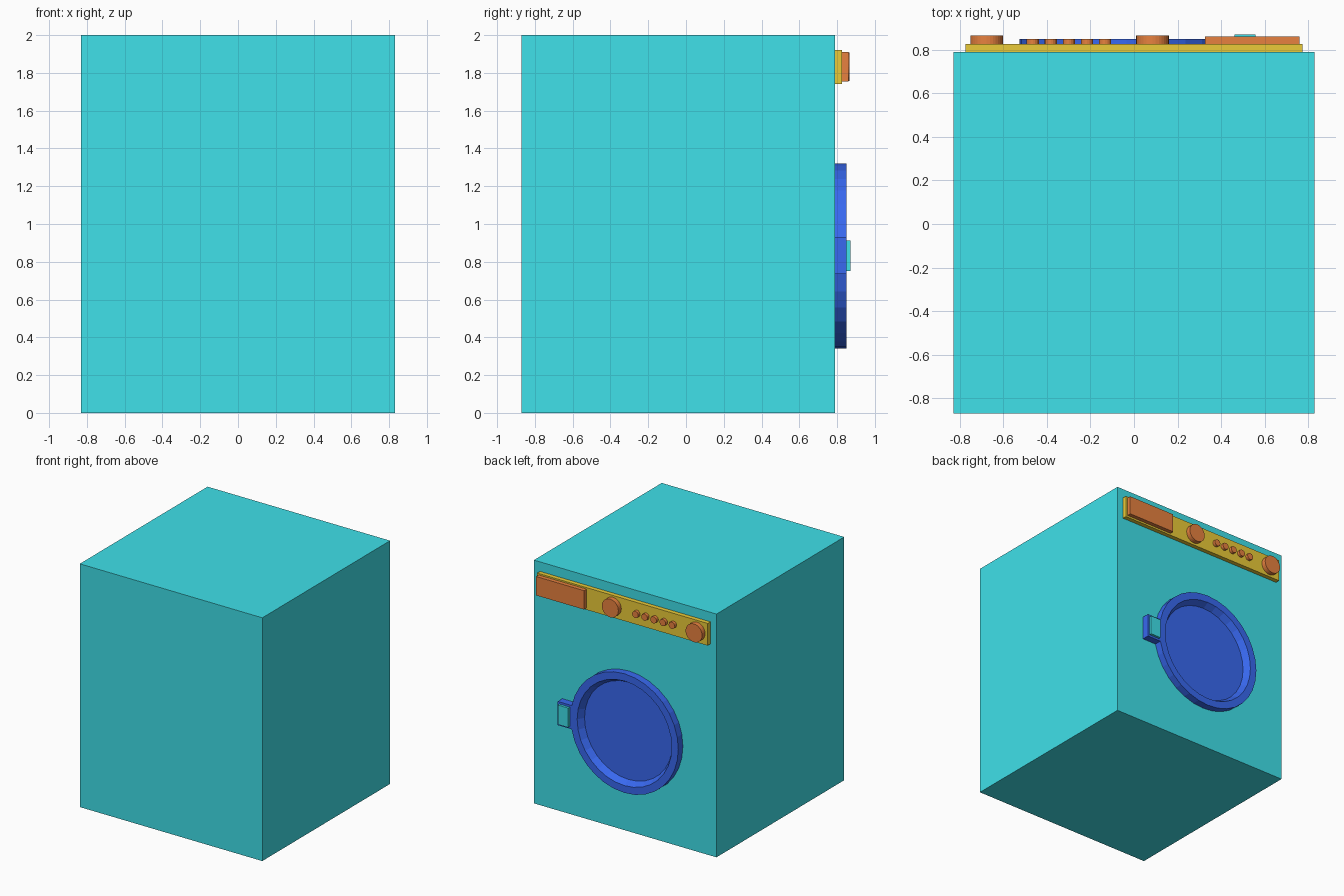
import bpy, bmesh, math

if "Cube" in bpy.data.objects:
    bpy.data.objects.remove(bpy.data.objects["Cube"])


def material(name, rgb):
    m = bpy.data.materials.new(name)
    m.diffuse_color = (*rgb, 1)
    m.use_nodes = True
    m.node_tree.nodes["Principled BSDF"].inputs["Base Color"].default_value = m.diffuse_color
    return m


TEAL = material("teal", (0.05, 0.75, 0.82))
GOLD = material("gold", (0.83, 0.60, 0.04))
RED = material("red", (0.80, 0.22, 0.05))
BLUE = material("blue", (0.04, 0.14, 0.87))


def finish(name, bm, mat):
    bmesh.ops.recalc_face_normals(bm, faces=bm.faces)
    me = bpy.data.meshes.new(name)
    bm.to_mesh(me)
    bm.free()
    me.materials.append(mat)
    ob = bpy.data.objects.new(name, me)
    bpy.context.collection.objects.link(ob)
    return ob


def box(name, x, y, z, mat):
    bm = bmesh.new()
    bmesh.ops.create_cube(bm, size=1)
    for v in bm.verts:
        for i, (lo, hi) in enumerate((x, y, z)):
            v.co[i] = hi if v.co[i] > 0 else lo
    return finish(name, bm, mat)


def lathe(name, cx, cz, profile, mat, n=32):
    """Closed turned solid around a y-axis; profile is (radius, y)."""
    bm = bmesh.new()
    rings = []
    for r, y in profile:
        rings.append([bm.verts.new((cx + r * math.cos(2 * math.pi * k / n), y,
                                    cz + r * math.sin(2 * math.pi * k / n)))
                      for k in range(n)])
    for a, b in zip(rings, rings[1:]):
        for k in range(n):
            j = (k + 1) % n
            bm.faces.new((a[k], a[j], b[j], b[k]))
    bm.faces.new(rings[0])
    bm.faces.new(rings[-1])
    return finish(name, bm, mat)


# Cabinet
box("cabinet", (-0.83, 0.83), (-0.87, 0.79), (0, 2), TEAL)

# Control panel and detergent drawer
box("control_panel", (-0.775, 0.775), (0.79, 0.826), (1.74, 1.922), GOLD)
box("detergent_drawer", (0.325, 0.76), (0.826, 0.86), (1.755, 1.91), RED)

# Large dials
for i, x in enumerate((-0.677, 0.085)):
    lathe(f"dial_{i + 1}", x, 1.832, [(0.075, 0.826), (0.075, 0.865)], RED)

# Row of small push buttons
for i in range(5):
    lathe(f"button_{i + 1}", -0.465 + 0.083 * i, 1.832,
          [(0.028, 0.826), (0.028, 0.85)], RED, 16)

# Round door: raised rim sloping in to the recessed window
lathe("door", -0.035, 0.83,
      [(0.49, 0.79), (0.49, 0.85), (0.43, 0.85), (0.40, 0.797)], BLUE)

# Door handle and its latch plate
box("door_handle", (0.43, 0.572), (0.79, 0.85), (0.735, 0.93), BLUE)
box("latch_plate", (0.462, 0.557), (0.85, 0.87), (0.752, 0.912), TEAL)
